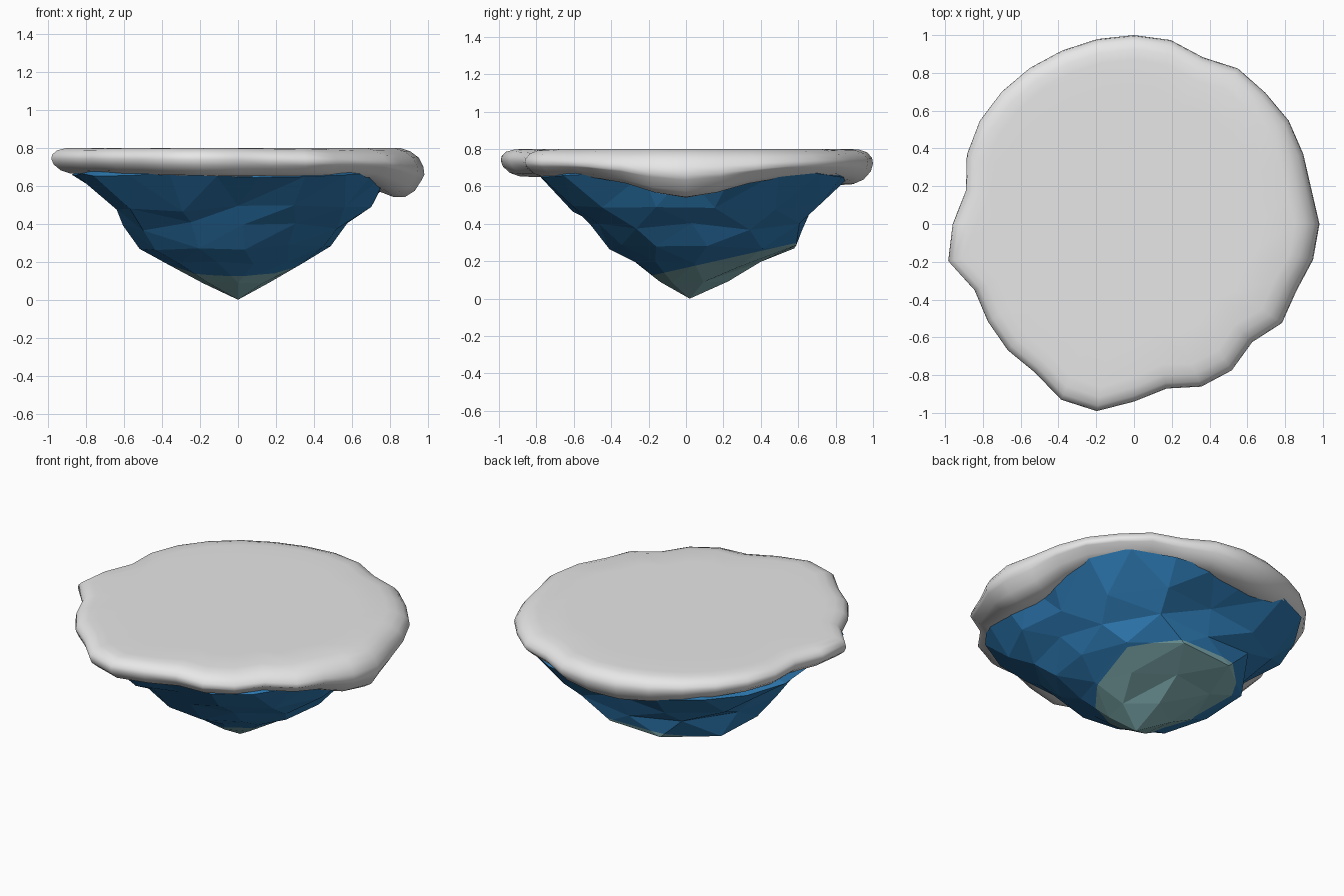
import bpy, bmesh, math, random
from mathutils import Vector

if "Cube" in bpy.data.objects:
    bpy.data.objects.remove(bpy.data.objects["Cube"])

random.seed(11)


def material(name, rgb):
    m = bpy.data.materials.new(name)
    m.diffuse_color = (*rgb, 1)
    m.use_nodes = True
    m.node_tree.nodes["Principled BSDF"].inputs["Base Color"].default_value = m.diffuse_color
    return m


def finish(bm, name, mats, smooth):
    bmesh.ops.recalc_face_normals(bm, faces=bm.faces)
    for f in bm.faces:
        f.smooth = smooth
    me = bpy.data.meshes.new(name)
    bm.to_mesh(me)
    bm.free()
    for m in mats:
        me.materials.append(m)
    ob = bpy.data.objects.new(name, me)
    bpy.context.collection.objects.link(ob)
    return ob


def bridge(bm, a, b):
    """Triangles between two rings of (angle, vert), any vertex counts."""
    i = j = 0
    na, nb = len(a), len(b)
    ang = lambda r, k: r[k % len(r)][0] + 2 * math.pi * (k // len(r))
    while i < na or j < nb:
        if j >= nb or (i < na and ang(a, i + 1) <= ang(b, j + 1)):
            bm.faces.new((a[i % na][1], a[(i + 1) % na][1], b[j % nb][1]))
            i += 1
        else:
            bm.faces.new((a[i % na][1], b[(j + 1) % nb][1], b[j % nb][1]))
            j += 1


snow = material("snow grey", (0.8, 0.8, 0.8))
blue = material("rock blue", (0.026, 0.19, 0.44))
green = material("rock grey green", (0.22, 0.43, 0.45))

# Snow cap: uneven outline, rounded rim that droops lower at the right and back
outline = [.982, .957, .97, .985, .983, .99, .955, .993, 1.0, .998, .994,
           .993, .99, .982, .958, .907, .96, 1.003, .914, .93, .945, .945,
           1.007, 1.01, .94, .888, .932, .932, .885, .943, .93, .967]
# profile: inset from the outline, height fraction from bottom (0) to top (1)
profile = [(.30, 1), (.13, 1), (.075, .985), (.03, .9), (.005, .74), (0, .58),
           (.012, .36), (.05, .13), (.1, .01), (.16, .0), (.24, .12), (.4, .3)]
bm = bmesh.new()
n = len(outline)
rings = []
for inset, h in profile:
    ring = []
    for i, r in enumerate(outline):
        a = 2 * math.pi * i / n
        low = (.65 - .11 * max(0, math.cos(a)) ** 14
               - .045 * max(0, math.cos(a - 1.75)) ** 12
               + .015 * max(0, -math.cos(a)))
        drop = max(0, math.cos(a)) * max(0, .13 - inset) * .25 * (h > .5)
        d = r - inset
        ring.append(bm.verts.new((d * math.cos(a), d * math.sin(a),
                                  low + (.8 - low) * h - drop)))
    rings.append(ring)
for p, q in zip(rings, rings[1:]):
    for i in range(n):
        k = (i + 1) % n
        bm.faces.new((p[i], p[k], q[k], q[i]))
bm.faces.new(rings[0])
bm.faces.new(rings[-1])
finish(bm, "snow_cap", [snow], True)

# Rock: faceted rings down to a point, bulging to the back and the diagonals
# (sides, first angle in steps, height, radius, back, right, diagonal, jitter)
layers = [(16, 0, .74, .72, .03, -.02, .03, 0),
          (22, 0, .66, .815, .045, -.02, .095, .018),
          (14, .5, .49, .65, .045, .01, .10, .03),
          (12, .1, .385, .575, .055, -.01, .05, .025),
          (11, .4, .275, .5, .095, -.025, .03, .015),
          (9, .2, .185, .345, .07, -.03, .02, .015),
          (6, .5, .085, .18, .04, -.02, 0, .008)]
bm = bmesh.new()
prev = None
for count, first, z, r, back, right, diag, jit in layers:
    ring = []
    for i in range(count):
        a = 2 * math.pi * (i + first) / count
        d = (r + back * math.sin(a) + right * math.cos(a)
             + diag * abs(math.sin(2 * a)) + random.uniform(-jit, jit))
        ring.append((a, bm.verts.new((d * math.cos(a), d * math.sin(a),
                                      z + random.uniform(-jit, jit)))))
    if prev:
        bridge(bm, prev, ring)
    prev = ring
tip = bm.verts.new((0, .02, 0))
for i in range(len(prev)):
    bm.faces.new((prev[i][1], prev[(i + 1) % len(prev)][1], tip))

# Pale patch: everything below a plane that rises towards the back
co, no = Vector((0, 0, .165)), Vector((0, -.225, 1)).normalized()
bmesh.ops.bisect_plane(bm, geom=bm.verts[:] + bm.edges[:] + bm.faces[:],
                       dist=.0005, plane_co=co, plane_no=no)
for f in bm.faces:
    f.material_index = int((f.calc_center_median() - co).dot(no) < 0)
finish(bm, "rock_underside", [blue, green], False)
